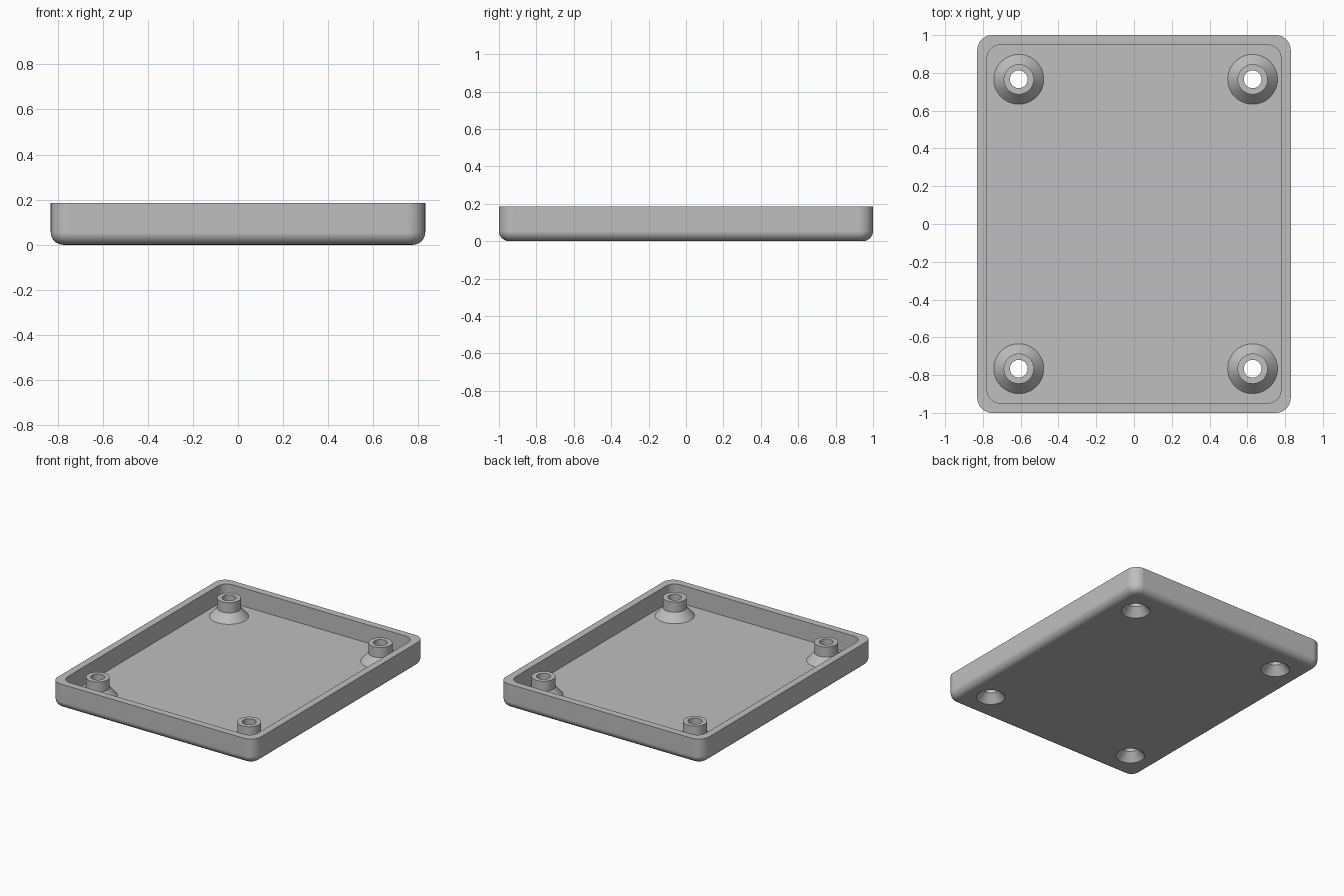
import bpy
import bmesh
from math import sin, cos, pi, radians

cube = bpy.data.objects.get("Cube")
if cube:
    bpy.data.objects.remove(cube, do_unlink=True)

# Overall sizes
HALF_X, HALF_Y, HEIGHT = 0.83, 1.0, 0.185
WALL, FLOOR = 0.052, 0.05
CORNER, FILLET = 0.08, 0.055
POST_X, POST_Y = (-0.61, 0.628), (-0.766, 0.766)

grey = bpy.data.materials.new("plain grey")
grey.use_nodes = True
colour = (0.52, 0.52, 0.52, 1)
grey.diffuse_color = colour
grey.node_tree.nodes["Principled BSDF"].inputs["Base Color"].default_value = colour


def rounded_ring(inset, radius, z, steps=10):
    """Rounded rectangle outline, pulled in from the outer wall."""
    ring = []
    for quarter, (sx, sy) in enumerate(((1, 1), (-1, 1), (-1, -1), (1, -1))):
        cx = sx * (HALF_X - inset - radius)
        cy = sy * (HALF_Y - inset - radius)
        for i in range(steps + 1):
            a = (quarter + i / steps) * pi / 2
            ring.append((cx + radius * cos(a), cy + radius * sin(a), z))
    return ring


def circle_ring(x, y, radius, z, sides=48):
    return [(x + radius * cos(2 * pi * i / sides),
             y + radius * sin(2 * pi * i / sides), z) for i in range(sides)]


def skin(name, rings):
    """Closed solid through a stack of rings, capped at both ends."""
    bm = bmesh.new()
    loops = [[bm.verts.new(p) for p in ring] for ring in rings]
    for low, high in zip(loops, loops[1:]):
        for i in range(len(low)):
            j = (i + 1) % len(low)
            bm.faces.new((low[i], low[j], high[j], high[i]))
    bm.faces.new(loops[0][::-1])
    bm.faces.new(loops[-1])
    bmesh.ops.recalc_face_normals(bm, faces=bm.faces)
    mesh = bpy.data.meshes.new(name)
    bm.to_mesh(mesh)
    bm.free()
    mesh.materials.append(grey)
    obj = bpy.data.objects.new(name, mesh)
    bpy.context.collection.objects.link(obj)
    return obj


def combine(target, tool, operation):
    """Apply a boolean and remove the tool object."""
    mod = target.modifiers.new(operation.lower(), 'BOOLEAN')
    mod.operation, mod.solver, mod.object = operation, 'EXACT', tool
    bpy.context.view_layer.objects.active = target
    bpy.ops.object.modifier_apply(modifier=mod.name)
    bpy.data.objects.remove(tool, do_unlink=True)


# Tray shell: filleted underside, upright wall, flat rim, sunken floor
rings = []
for step in range(9):
    a = step / 8 * pi / 2
    inset = FILLET * (1 - sin(a))
    rings.append(rounded_ring(inset, CORNER - inset, FILLET * (1 - cos(a))))
rings += [rounded_ring(0, CORNER, HEIGHT),
          rounded_ring(WALL, 0.07, HEIGHT),
          rounded_ring(WALL, 0.07, FLOOR)]
tray = skin("tray", rings)

# Screw posts on flared bases, each with a countersunk through hole
post_profile = ((0.132, 0.03), (0.132, FLOOR), (0.08, 0.11), (0.08, HEIGHT))
hole_profile = ((0.115, -0.02), (0.047, 0.06), (0.047, 0.25))
for x in POST_X:
    for y in POST_Y:
        post = skin("screw_post", [circle_ring(x, y, r, z) for r, z in post_profile])
        combine(tray, post, 'UNION')
        hole = skin("screw_hole", [circle_ring(x, y, r, z) for r, z in hole_profile])
        hole.hide_render = True
        combine(tray, hole, 'DIFFERENCE')

# Smooth curved areas, keep the crisp edges and flat panels
bpy.ops.object.select_all(action='DESELECT')
tray.select_set(True)
bpy.context.view_layer.objects.active = tray
bpy.ops.object.shade_smooth_by_angle(angle=radians(25))
weighted = tray.modifiers.new("flat panels", 'WEIGHTED_NORMAL')
weighted.keep_sharp = True
